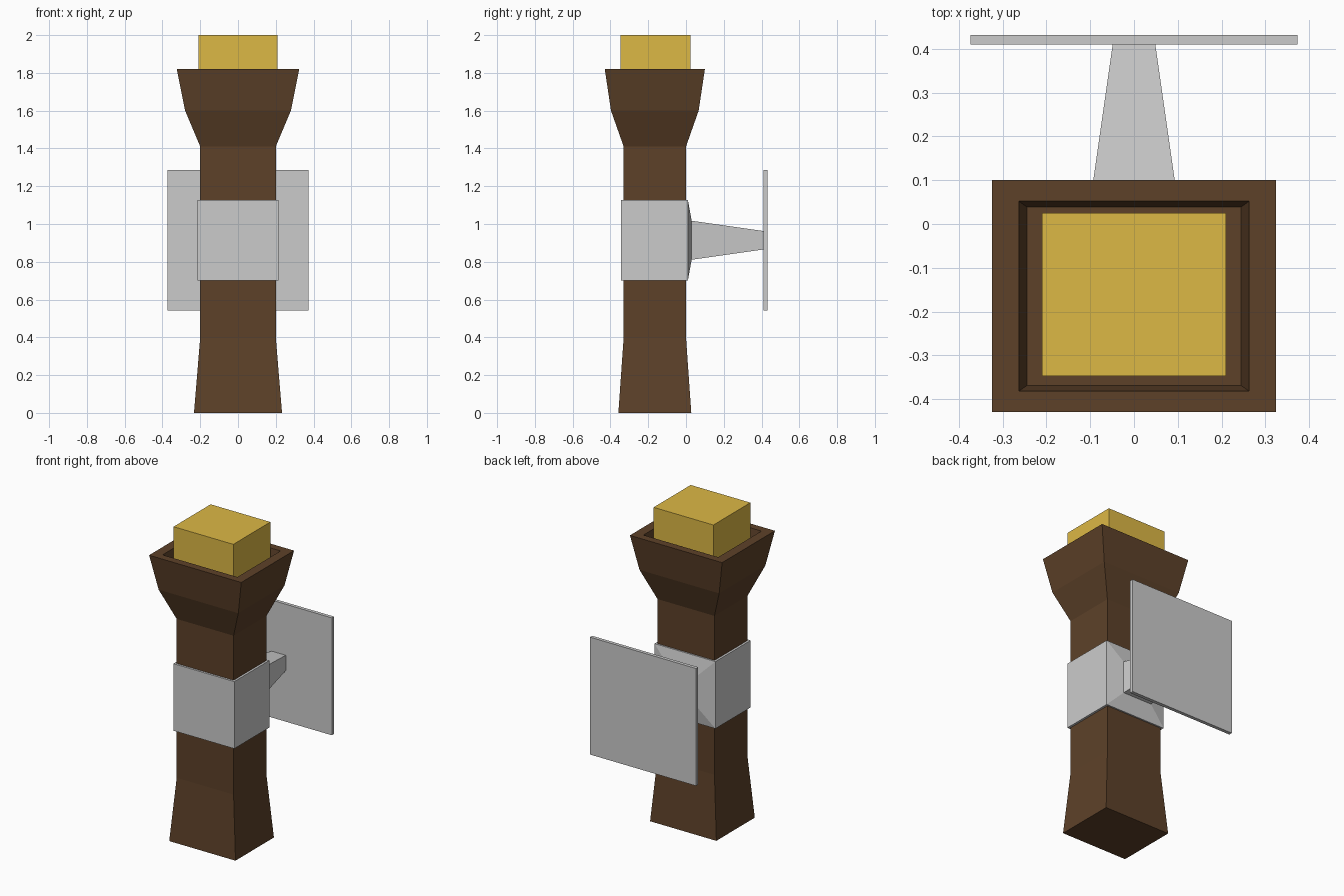
import bpy, bmesh

if "Cube" in bpy.data.objects:
    bpy.data.objects.remove(bpy.data.objects["Cube"])


def material(name, color):
    m = bpy.data.materials.new(name)
    m.diffuse_color = color
    m.use_nodes = True
    m.node_tree.nodes["Principled BSDF"].inputs["Base Color"].default_value = m.diffuse_color
    return m


def loft(name, rings, axis='z', center=(0, 0), mat=None):
    """Skin rectangular rings (position, half width, half depth) along an axis."""
    bm = bmesh.new()
    loops = []
    for p, a, b in rings:
        loop = []
        for sx, sy in ((-1, -1), (1, -1), (1, 1), (-1, 1)):
            u, v = center[0] + sx * a, center[1] + sy * b
            loop.append(bm.verts.new((u, v, p) if axis == 'z' else (u, p, v)))
        loops.append(loop)
    for lo, hi in zip(loops, loops[1:]):
        for i in range(4):
            j = (i + 1) % 4
            bm.faces.new((lo[i], lo[j], hi[j], hi[i]))
    bm.faces.new(loops[0][::-1])
    bm.faces.new(loops[-1])
    bmesh.ops.recalc_face_normals(bm, faces=bm.faces[:])
    mesh = bpy.data.meshes.new(name)
    bm.to_mesh(mesh)
    bm.free()
    obj = bpy.data.objects.new(name, mesh)
    bpy.context.collection.objects.link(obj)
    if mat:
        mesh.materials.append(mat)
    return obj


wood = material("wood", (0.11, 0.053, 0.022, 1))
glow = material("yellow", (0.72, 0.48, 0.06, 1))
POST = (0, -0.165)

# Wooden post: flared foot, shaft, flared cup with recessed top
loft("torch_post", [
    (0.0, 0.233, 0.193), (0.40, 0.20, 0.165), (1.41, 0.20, 0.165),
    (1.60, 0.28, 0.232), (1.82, 0.324, 0.265),
    (1.82, 0.263, 0.217), (1.72, 0.245, 0.204)], center=POST, mat=wood)

# Yellow block sitting in the cup
loft("flame_block", [(1.70, 0.21, 0.186), (2.0, 0.21, 0.186)],
     center=(0, -0.161), mat=glow)

# Metal band around the post, sloping at the back into a tapered arm
loft("band_and_arm", [
    (-0.343, 0.214, 0.213), (0.01, 0.214, 0.213),
    (0.03, 0.103, 0.103), (0.415, 0.048, 0.048)],
    axis='y', center=(0, 0.914))

# Square wall plate
loft("wall_plate", [(0.41, 0.373, 0.373), (0.432, 0.373, 0.373)],
     axis='y', center=(0, 0.914))
